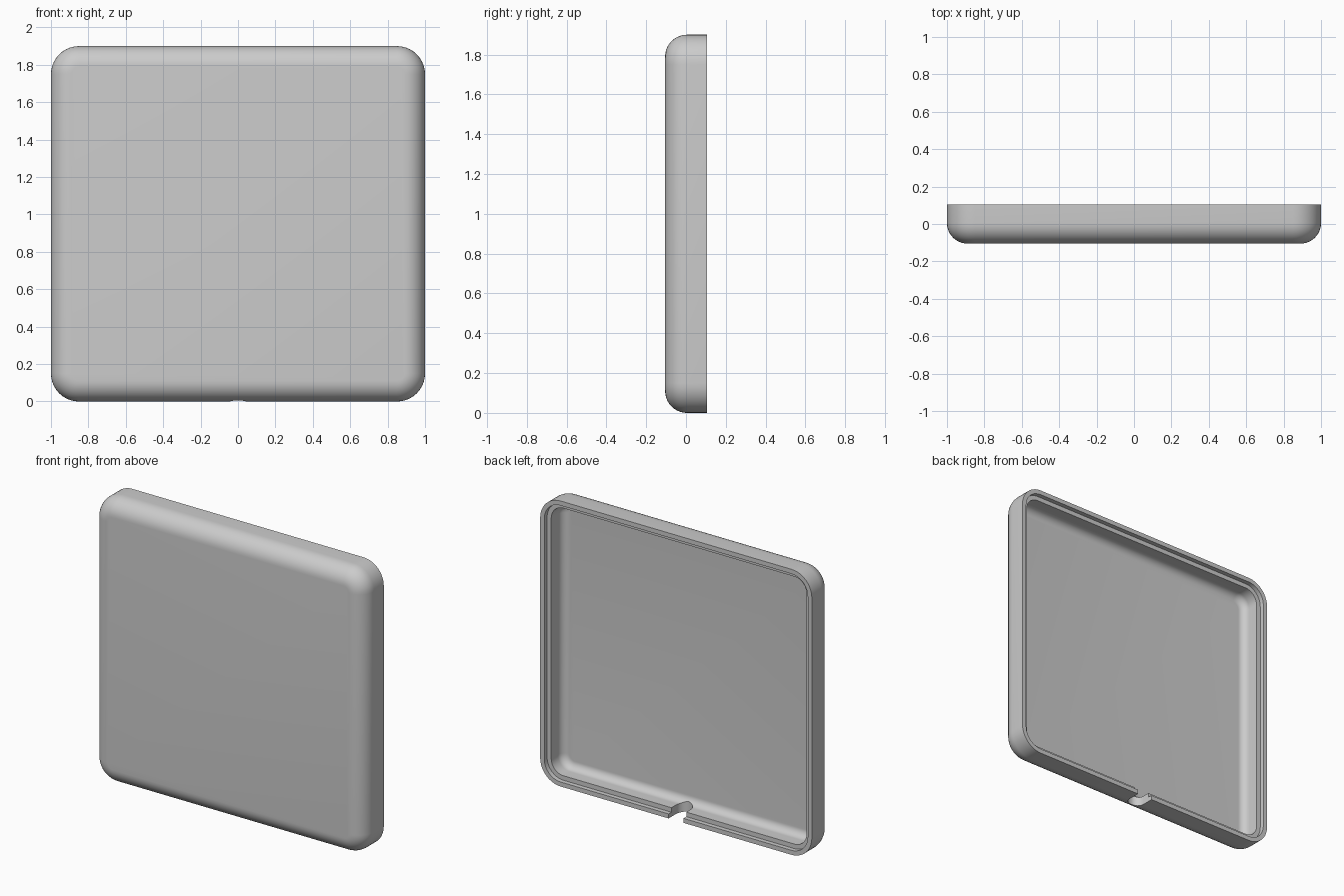
import bpy
import bmesh
from math import pi, sin, cos

cube = bpy.data.objects.get("Cube")
if cube:
    bpy.data.objects.remove(cube, do_unlink=True)

HALF_W, HEIGHT, HALF_D = 1.0, 1.9, 0.105
CORNER, EDGE = 0.15, 0.11
WALL, LIP, LIP_DEPTH, INNER_EDGE = 0.06, 0.03, 0.03, 0.05
SEG = 10

grey = bpy.data.materials.new("light_grey")
grey.use_nodes = True
grey.diffuse_color = (0.6, 0.6, 0.6, 1)
grey.node_tree.nodes["Principled BSDF"].inputs["Base Color"].default_value = (0.6, 0.6, 0.6, 1)


def make_object(name, bm):
    bmesh.ops.recalc_face_normals(bm, faces=bm.faces)
    mesh = bpy.data.meshes.new(name)
    bm.to_mesh(mesh)
    bm.free()
    mesh.materials.append(grey)
    obj = bpy.data.objects.new(name, mesh)
    bpy.context.collection.objects.link(obj)
    return obj


def rounded_loop(bm, inset, y):
    """Rounded rectangle, moved inwards by inset, at depth y."""
    r = CORNER - inset
    cx, cz = HALF_W - CORNER, HEIGHT / 2 - CORNER
    verts = []
    for q, (sx, sz) in enumerate([(1, 1), (-1, 1), (-1, -1), (1, -1)]):
        for i in range(SEG + 1):
            a = (q + i / SEG) * pi / 2
            verts.append(bm.verts.new((sx * cx + r * cos(a), y,
                                       HEIGHT / 2 + sz * cz + r * sin(a))))
    return verts


def fillet(inset, front_y, r):
    """Quarter round from the flat front out to the side wall."""
    steps = [i / SEG * pi / 2 for i in range(SEG + 1)]
    return [(inset + r - r * sin(a), front_y + r - r * cos(a)) for a in steps]


# Shell section: outer front edge, rim, stepped lip, inner wall, inner floor
section = fillet(0, -HALF_D, EDGE)
section += [(0, HALF_D), (LIP, HALF_D), (LIP, HALF_D - LIP_DEPTH), (WALL, HALF_D - LIP_DEPTH)]
section += reversed(fillet(WALL, -HALF_D + WALL, INNER_EDGE))

bm = bmesh.new()
loops = [rounded_loop(bm, inset, y) for inset, y in section]
for a, b in zip(loops, loops[1:]):
    for i in range(len(a)):
        j = (i + 1) % len(a)
        bm.faces.new((a[i], a[j], b[j], b[i]))
bm.faces.new(loops[0])
bm.faces.new(loops[-1])
shell = make_object("cover_shell", bm)

# Round-ended cable slot through the bottom wall
SLOT_R, SLOT_TIP = 0.055, -0.03
bm = bmesh.new()
outline = [(SLOT_R * cos(pi + pi * i / 16), SLOT_TIP + SLOT_R + SLOT_R * sin(pi + pi * i / 16))
           for i in range(17)]
outline += [(SLOT_R, 0.3), (-SLOT_R, 0.3)]
base = bm.faces.new([bm.verts.new((x, y, -0.1)) for x, y in outline])
top = bmesh.ops.extrude_face_region(bm, geom=[base])["geom"]
bmesh.ops.translate(bm, vec=(0, 0, 0.35), verts=[v for v in top if isinstance(v, bmesh.types.BMVert)])
cutter = make_object("slot_cutter", bm)
cutter.hide_render = True

cut = shell.modifiers.new("slot", "BOOLEAN")
cut.operation = "DIFFERENCE"
cut.solver = "EXACT"
cut.object = cutter

# Bake the cut, drop the cutter and smooth the rounded edges
bpy.ops.object.select_all(action="DESELECT")
bpy.context.view_layer.objects.active = shell
shell.select_set(True)
bpy.ops.object.modifier_apply(modifier=cut.name)
bpy.data.objects.remove(cutter, do_unlink=True)
bpy.ops.object.shade_smooth_by_angle(angle=pi / 6)
